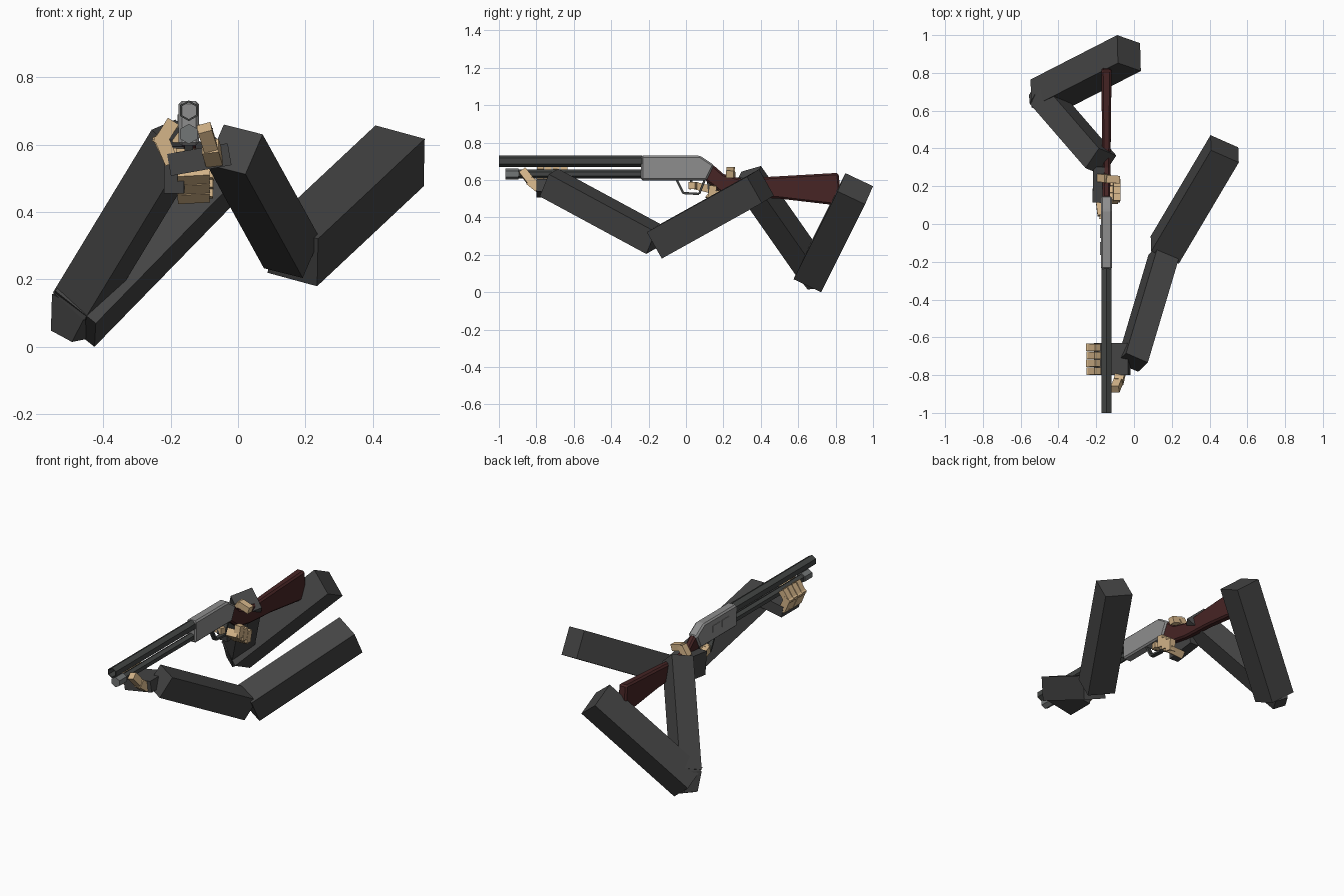
import bpy, bmesh, math
from mathutils import Vector, Matrix

if "Cube" in bpy.data.objects:
    bpy.data.objects.remove(bpy.data.objects["Cube"])

GX = -0.146  # centre line of the long gun


def material(name, rgb):
    m = bpy.data.materials.new(name)
    m.diffuse_color = (*rgb, 1)
    m.use_nodes = True
    m.node_tree.nodes["Principled BSDF"].inputs["Base Color"].default_value = m.diffuse_color
    return m


SLEEVE = material("sleeve_charcoal", (0.058, 0.058, 0.058))
SKIN = material("skin_tan", (0.66, 0.46, 0.25))
STEEL = material("dark_steel", (0.056, 0.06, 0.058))
CAP = material("mid_grey", (0.17, 0.18, 0.18))
GREY = material("receiver_grey", (0.27, 0.27, 0.27))
WOOD = material("dark_brown", (0.062, 0.018, 0.018))


def finish(name, bm, mat):
    bmesh.ops.recalc_face_normals(bm, faces=bm.faces)
    me = bpy.data.meshes.new(name)
    bm.to_mesh(me)
    bm.free()
    me.materials.append(mat)
    ob = bpy.data.objects.new(name, me)
    bpy.context.collection.objects.link(ob)
    return ob


def beam(name, p, q, side, w, h, mat, taper=1.0):
    """Box from p to q; w is measured along side, h across it."""
    p, q, s = Vector(p), Vector(q), Vector(side)
    d = (q - p).normalized()
    s = (s - d * s.dot(d)).normalized()
    t = d.cross(s)
    bm = bmesh.new()
    bmesh.ops.create_cube(bm, size=1)
    for v in bm.verts:
        k = taper if v.co.z > 0 else 1.0
        v.co = p.lerp(q, v.co.z + 0.5) + s * v.co.x * w * k + t * v.co.y * h * k
    return finish(name, bm, mat)


def hex_rod(name, y0, y1, z, r, mat, bore=0):
    """Six-sided rod along y with a point upward; a bore makes it a pipe."""
    bm = bmesh.new()
    ring = lambda y, rad: [bm.verts.new((GX + rad * math.sin(i * math.pi / 3), y,
                                         z + rad * math.cos(i * math.pi / 3))) for i in range(6)]
    loops = [ring(y0, r), ring(y1, r)]
    if bore:
        loops += [ring(y1, bore), ring(y0, bore)]
    pairs = list(zip(loops, loops[1:] + loops[:1])) if bore else [loops]
    for a, b in pairs:
        for i in range(6):
            j = (i + 1) % 6
            bm.faces.new((a[i], a[j], b[j], b[i]))
    if not bore:
        bm.faces.new(loops[0])
        bm.faces.new(loops[1])
    return finish(name, bm, mat)


def slab(name, profile, width, mat, bevel=0.0, x=GX):
    """Side profile (y, z) extruded across x; width may depend on y."""
    wid = width if callable(width) else (lambda y: width)
    bm = bmesh.new()
    sides = [[bm.verts.new((x + s * wid(y) / 2, y, z)) for y, z in profile] for s in (-1, 1)]
    n = len(profile)
    for i in range(n):
        j = (i + 1) % n
        bm.faces.new((sides[0][i], sides[0][j], sides[1][j], sides[1][i]))
    bm.faces.new(sides[0])
    bm.faces.new(sides[1])
    ob = finish(name, bm, mat)
    if bevel:
        mod = ob.modifiers.new("edge_chamfer", 'BEVEL')
        mod.width, mod.segments = bevel, 1
    return ob


# Gun: barrel, magazine tube, receiver, stock
hex_rod("barrel", -1.0, -0.235, 0.701, 0.031, STEEL, 0.025)
hex_rod("magazine_tube", -0.95, -0.235, 0.632, 0.023, STEEL)
hex_rod("magazine_cap", -0.965, -0.895, 0.632, 0.03, CAP)
slab("receiver", [(-0.24, 0.598), (-0.24, 0.73), (0.075, 0.73), (0.15, 0.68), (0.11, 0.598)],
     0.06, GREY, 0.009)
for i, y in enumerate((-0.13, -0.04)):
    slab(f"ejection_port_{i}", [(y - 0.035, 0.65), (y - 0.035, 0.69), (y + 0.035, 0.69),
                                (y + 0.035, 0.65)], 0.006, GREY, x=GX - 0.03)
slab("stock", [(0.10, 0.60), (0.14, 0.685), (0.20, 0.632), (0.30, 0.605), (0.45, 0.617), (0.815, 0.638),
               (0.825, 0.55), (0.80, 0.465), (0.50, 0.50), (0.30, 0.51), (0.19, 0.53)],
     lambda y: 0.04 + 0.014 * max(0, y - 0.2) / 0.6, WOOD, 0.01)

# Trigger guard and trigger
guard = [(-0.05, 0.60), (-0.015, 0.53), (0.07, 0.525), (0.10, 0.60)]
for i, (a, b) in enumerate(zip(guard, guard[1:])):
    beam(f"trigger_guard_{i}", (GX, *a), (GX, *b), (1, 0, 0), 0.026, 0.012, STEEL)
beam("trigger", (GX, 0.03, 0.605), (GX, 0.02, 0.55), (1, 0, 0), 0.012, 0.012, STEEL)

# Supporting arm
beam("left_upper_arm", (0.163, -0.137, 0.27), (0.48, 0.398, 0.567), (-0.148, 0.065, 0.04),
     0.165, 0.162, SLEEVE)
beam("left_forearm", (0.16, -0.163, 0.278), (-0.01, -0.733, 0.586), (0.115, -0.05, -0.029),
     0.129, 0.138, SLEEVE)
beam("left_palm", (-0.025, -0.715, 0.572), (-0.205, -0.715, 0.54), (0, 1, 0), 0.168, 0.066, SLEEVE)

# Supporting hand: four fingers curling up beside the tube, and a thumb
for i in range(4):
    y = -0.779 + 0.042 * i
    k = 0.004 * (i % 2)
    beam(f"left_finger_base_{i}", (-0.196, y, 0.545), (-0.232 - k, y, 0.63), (0, 1, 0),
         0.04, 0.042, SKIN)
    beam(f"left_finger_tip_{i}", (-0.236 - k, y, 0.60), (-0.192, y, 0.67 - k), (0, 1, 0),
         0.037, 0.038, SKIN)
beam("left_thumb_base", (-0.07, -0.785, 0.555), (-0.082, -0.835, 0.595), (1, 0, 0), 0.05, 0.05, SKIN)
beam("left_thumb_tip", (-0.08, -0.825, 0.585), (-0.10, -0.875, 0.65), (1, 0, 0.2), 0.042, 0.042, SKIN)

# Trigger arm
beam("right_upper_arm", (-0.485, 0.67, 0.083), (-0.0265, 0.905, 0.553), (0.122, -0.042, -0.096),
     0.161, 0.163, SLEEVE)
beam("right_forearm", (-0.468, 0.667, 0.135), (-0.175, 0.329, 0.618), (-0.07, -0.104, -0.03),
     0.13, 0.13, SLEEVE)
beam("right_elbow", (-0.468, 0.667, 0.135), (-0.505, 0.70, 0.035), (-0.07, -0.104, -0.03),
     0.13, 0.13, SLEEVE, 0.6)
beam("right_palm", (-0.185, 0.31, 0.545), (-0.19, 0.12, 0.525), (1, 0, 0), 0.06, 0.14, SLEEVE)

# Trigger hand: three fingers wrapped below the grip, index finger, thumb over the top
for i in range(3):
    y, z = 0.135 + 0.037 * i, 0.51 - 0.028 * i
    beam(f"right_finger_base_{i}", (-0.18, y, z), (-0.085, y, z + 0.005), (0, 0.8, -0.6),
         0.043, 0.044, SKIN)
    beam(f"right_finger_tip_{i}", (-0.094, y, z - 0.01), (-0.09, y + 0.01, z + 0.06), (1, 0, 0),
         0.038, 0.04, SKIN)
beam("index_finger_base", (-0.185, 0.13, 0.55), (-0.175, 0.045, 0.57), (1, 0, 0), 0.036, 0.04, SKIN)
beam("index_finger_tip", (-0.18, 0.045, 0.57), (-0.12, 0.03, 0.57), (0, 1, 0), 0.036, 0.036, SKIN)
beam("right_thumb_base", (-0.18, 0.245, 0.60), (-0.14, 0.24, 0.655), (0, 1, 0), 0.042, 0.04, SKIN)
beam("right_thumb_tip", (-0.15, 0.238, 0.65), (-0.08, 0.235, 0.63), (0, 1, 0), 0.04, 0.04, SKIN)
